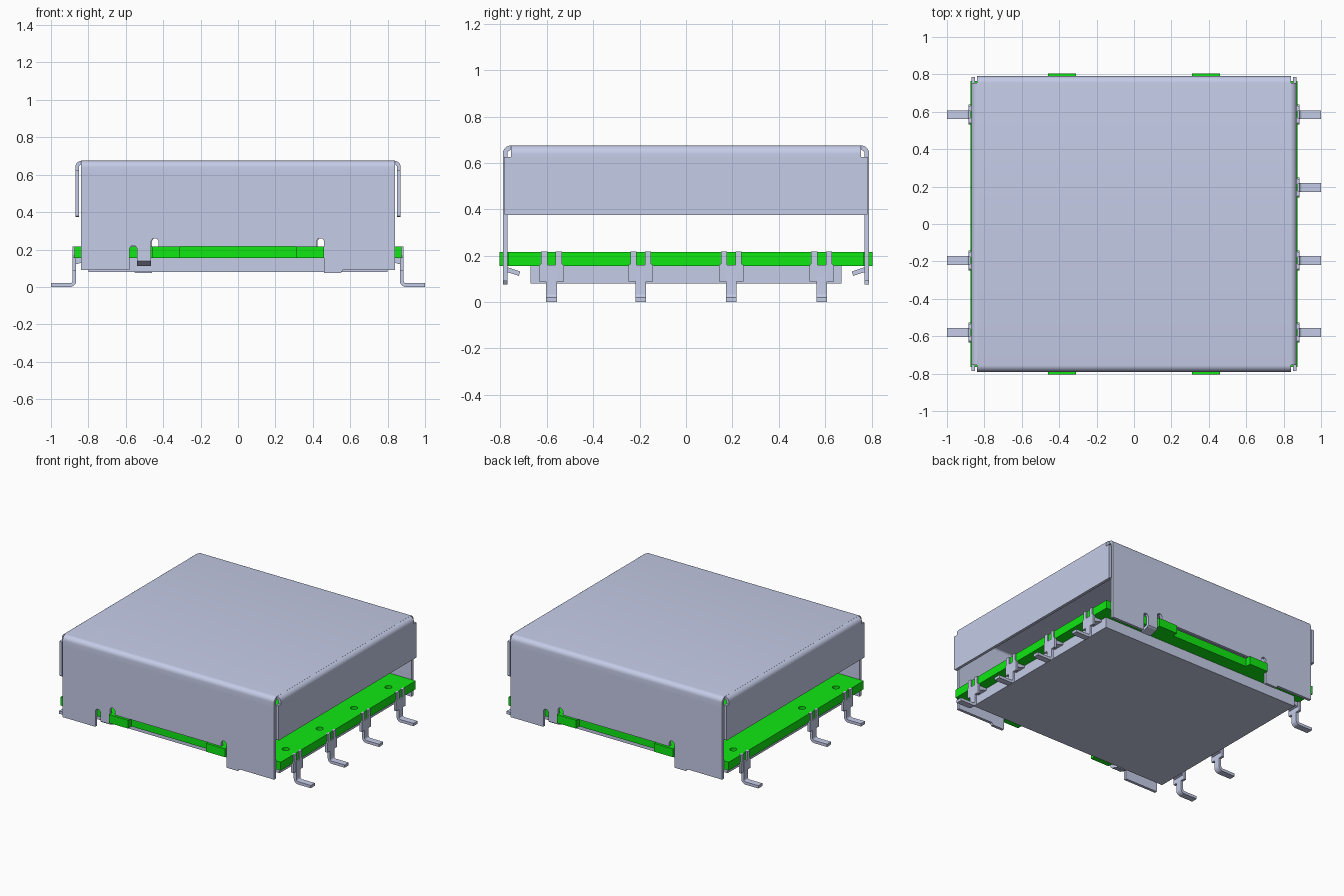
import bpy, bmesh, math
from mathutils import Vector

cube = bpy.data.objects.get("Cube")
if cube:
    bpy.data.objects.remove(cube, do_unlink=True)


def material(name, rgb):
    m = bpy.data.materials.new(name)
    m.use_nodes = True
    m.diffuse_color = (*rgb, 1)
    m.node_tree.nodes["Principled BSDF"].inputs["Base Color"].default_value = (*rgb, 1)
    return m


METAL = material("pale blue grey metal", (0.59, 0.64, 0.85))
GREEN = material("board green", (0.005, 0.8, 0.006))


def prism(name, pts, axis, lo, hi, mat, smooth=False):
    """Extrude a 2D outline along one axis."""
    place = {"x": lambda a, b, c: (c, a, b),
             "y": lambda a, b, c: (a, c, b),
             "z": lambda a, b, c: (a, b, c)}[axis]
    bm = bmesh.new()
    rings = [[bm.verts.new(place(a, b, c)) for a, b in pts] for c in (lo, hi)]
    for ring in rings:
        bm.faces.new(ring)
    n = len(pts)
    for i in range(n):
        j = (i + 1) % n
        bm.faces.new((rings[0][i], rings[0][j], rings[1][j], rings[1][i]))
    bmesh.ops.recalc_face_normals(bm, faces=bm.faces)
    mesh = bpy.data.meshes.new(name)
    bm.to_mesh(mesh)
    bm.free()
    mesh.materials.append(mat)
    ob = bpy.data.objects.new(name, mesh)
    bpy.context.collection.objects.link(ob)
    if smooth:
        bpy.ops.object.select_all(action="DESELECT")
        ob.select_set(True)
        bpy.context.view_layer.objects.active = ob
        bpy.ops.object.shade_smooth_by_angle(angle=math.radians(35))
    return ob


def box(name, x, y, z, mat):
    return prism(name, [(x[0], y[0]), (x[1], y[0]), (x[1], y[1]), (x[0], y[1])],
                 "z", z[0], z[1], mat)


def bent_sheet(path, radius, thick=0.02, steps=6):
    """Outline of a sheet following a path with right-angle rounded bends."""
    pts = [Vector(p) for p in path]
    mid = [pts[0]]
    for a, b, c in zip(pts, pts[1:], pts[2:]):
        u, v = (a - b).normalized(), (c - b).normalized()
        centre = b + (u + v) * radius
        for i in range(steps + 1):
            t = math.pi / 2 * i / steps
            mid.append(centre - v * radius * math.cos(t) - u * radius * math.sin(t))
    mid.append(pts[-1])
    left, right = [], []
    for i, p in enumerate(mid):
        d = (mid[min(i + 1, len(mid) - 1)] - mid[max(i - 1, 0)]).normalized()
        side = Vector((-d.y, d.x)) * thick / 2
        left.append(p + side)
        right.append(p - side)
    return [tuple(p) for p in left + right[::-1]]


# Lid: top with rounded front and back bends
prism("lid_top", bent_sheet([(-0.78, 0.6), (-0.78, 0.665), (0.78, 0.665), (0.78, 0.6)], 0.025),
      "x", -0.84, 0.84, METAL, True)

# Front wall outline: snap-tongue slot, board window with relief slots, foot
wall = [(-0.84, 0.6), (-0.84, 0.09), (-0.58, 0.09), (-0.58, 0.205), (-0.57, 0.22),
        (-0.55, 0.22), (-0.54, 0.205), (-0.54, 0.14), (-0.465, 0.14),
        (-0.465, 0.245), (-0.455, 0.26), (-0.435, 0.26), (-0.425, 0.245), (-0.425, 0.217),
        (0.42, 0.217), (0.42, 0.245), (0.43, 0.26), (0.45, 0.26), (0.46, 0.245),
        (0.46, 0.075), (0.55, 0.075), (0.56, 0.09), (0.84, 0.09), (0.84, 0.6)]
tongue = [(-0.79, 0.14), (-0.77, 0.15), (-0.715, 0.132), (-0.721, 0.113), (-0.78, 0.132)]

# The back wall is the front one turned half round
for s, side in ((1, "front"), (-1, "back")):
    prism(side + "_wall", [(x * s, z) for x, z in wall], "y", -0.79 * s, -0.77 * s, METAL)
    prism(side + "_snap_tongue", [(y * s, z) for y, z in tongue],
          "x", -0.54 * s, -0.465 * s, METAL)

# Side flaps, short so that the board edge shows
for s, side in ((1, "left"), (-1, "right")):
    prism(side + "_flap_bend",
          bent_sheet([(0.83 * s, 0.665), (0.86 * s, 0.665), (0.86 * s, 0.62)], 0.025),
          "y", -0.755, 0.755, METAL, True)
    flap = [(-0.785, 0.625), (-0.785, 0.38), (-0.78, 0.375), (0.78, 0.375),
            (0.785, 0.38), (0.785, 0.625)]
    prism(side + "_flap", flap, "x", 0.85 * s, 0.87 * s, METAL)

# Circuit board with two locating tabs at the front and back
edge = [(-0.875, -0.765), (-0.46, -0.765), (-0.46, -0.805), (-0.31, -0.805),
        (-0.31, -0.765), (0.31, -0.765), (0.31, -0.805), (0.46, -0.805),
        (0.46, -0.765), (0.875, -0.765)]
board = prism("circuit_board", edge + [(-x, -y) for x, y in edge], "z", 0.155, 0.215, GREEN)

# Block under the board
box("base_block", (-0.8, 0.8), (-0.67, 0.67), (0.08, 0.156), METAL)

# Clip-on pins and board holes: four on one side, three on the other
PINS = {1: (-0.58, -0.195, 0.195, 0.585), -1: (-0.58, -0.195, 0.585)}
for s, rows in PINS.items():
    side = "left" if s > 0 else "right"
    for i, y in enumerate(rows, 1):
        name = f"{side}_pin_{i}"
        leg = bent_sheet([(0.875 * s, 0.16), (0.875 * s, 0.01), (1.0 * s, 0.01)], 0.024)
        prism(name + "_leg", leg, "y", y - 0.023, y + 0.023, METAL, True)
        fork = [(-0.053, 0.088), (0.053, 0.088), (0.053, 0.158), (0.045, 0.165),
                (0.045, 0.217), (0.018, 0.217), (0.018, 0.155)]
        fork += [(-0.018, 0.155), (-0.018, 0.217), (-0.045, 0.217),
                 (-0.045, 0.165), (-0.053, 0.158)]
        prism(name + "_fork", [(y + a, z) for a, z in fork],
              "x", 0.866 * s, 0.884 * s, METAL)
        prism(name + "_seat", [(0.8 * s, 0.155), (0.8 * s, 0.14), (0.87 * s, 0.12),
                               (0.87 * s, 0.155)], "y", y - 0.04, y + 0.04, METAL)

        # Round hole beside the pin
        ring = [(0.785 * s + 0.024 * math.cos(k * math.pi / 8),
                 y + 0.024 * math.sin(k * math.pi / 8)) for k in range(16)]
        cutter = prism("hole_cutter", ring, "z", 0.17, 0.25, GREEN)
        cutter.hide_render = True
        cut = board.modifiers.new("hole", "BOOLEAN")
        cut.operation, cut.solver, cut.object = "DIFFERENCE", "EXACT", cutter
        bpy.context.view_layer.objects.active = board
        bpy.ops.object.modifier_apply(modifier=cut.name)
        bpy.data.objects.remove(cutter, do_unlink=True)
